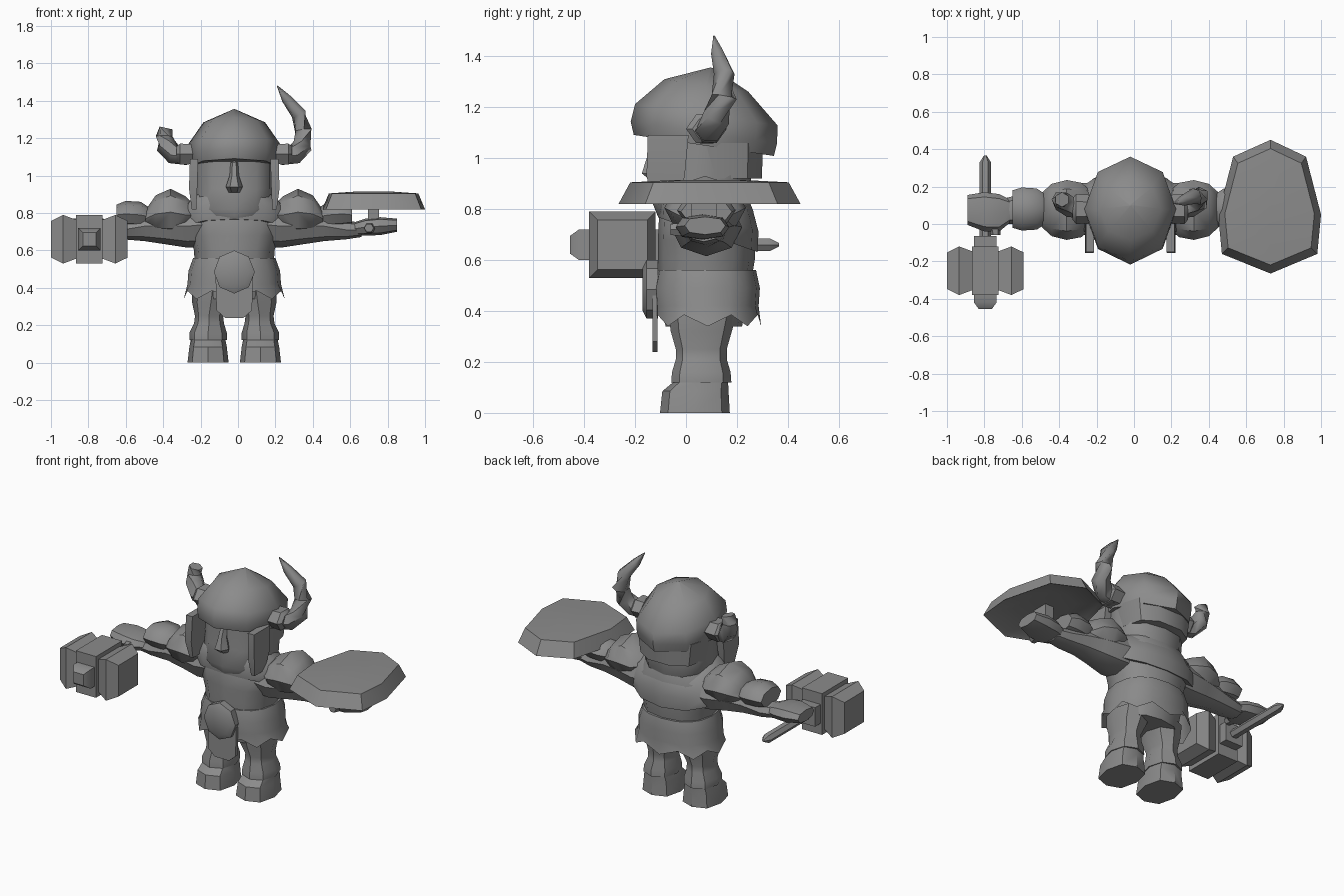
import bpy
import bmesh
from math import cos, sin, pi, radians
from mathutils import Vector

cube = bpy.data.objects.get("Cube")
if cube:
    bpy.data.objects.remove(cube)

MID = -0.02  # the figure stands slightly off the centre line

grey = bpy.data.materials.new("clay_grey")
grey.use_nodes = True
tone = (0.26, 0.26, 0.26, 1)
grey.diffuse_color = tone
grey.node_tree.nodes["Principled BSDF"].inputs["Base Color"].default_value = tone


def skin(name, rings, caps=(True, True), angle=40):
    """Join rings of points into one skin."""
    bm = bmesh.new()
    rows = [[bm.verts.new(p) for p in ring] for ring in rings]
    n = len(rows[0])
    for a, b in zip(rows, rows[1:]):
        for i in range(n):
            j = (i + 1) % n
            bm.faces.new((a[i], a[j], b[j], b[i]))
    for row, cap in zip((rows[0], rows[-1]), caps):
        if cap:
            bm.faces.new(row)
    bmesh.ops.recalc_face_normals(bm, faces=bm.faces)
    mesh = bpy.data.meshes.new(name)
    bm.to_mesh(mesh)
    bm.free()
    mesh.materials.append(grey)
    ob = bpy.data.objects.new(name, mesh)
    bpy.context.collection.objects.link(ob)
    bpy.ops.object.select_all(action='DESELECT')
    ob.select_set(True)
    bpy.context.view_layer.objects.active = ob
    bpy.ops.object.shade_smooth_by_angle(angle=radians(angle))
    return ob


def oval(n, a, b, power=1.0, square=False):
    """Offsets of an n-sided oval; square ones have flats on the axes."""
    pts = []
    for i in range(n):
        t = 2 * pi * (i + (0.5 if square else 0)) / n
        k = 1 / cos(pi / n) if square else 1
        c, s = cos(t), sin(t)
        c = abs(c) ** power * (1 if c > 0 else -1)
        s = abs(s) ** power * (1 if s > 0 else -1)
        pts.append((a * c * k, b * s * k))
    return pts


def loft(name, rows, axis='z', n=8, side=1, power=1.0, square=False, tilt=0, **kw):
    """Rows are x, y, z and the two half widths, x measured from the middle."""
    rings = []
    for x, y, z, a, b in rows:
        ring = []
        for u, v in oval(n, a, b, power, square):
            d = {'x': (0, u, v), 'y': (u, 0, v), 'z': (u, v, -tilt * v)}[axis]
            ring.append((MID + side * (x + d[0]), y + d[1], z + d[2]))
        rings.append(ring)
    return skin(name, rings, **kw)


def horn(name, path, side):
    """Tapering tube along a path of points and radii."""
    pts = [Vector(p[:3]) for p in path]
    rings = []
    for i, p in enumerate(pts):
        d = pts[min(i + 1, len(pts) - 1)] - pts[max(i - 1, 0)]
        q = d.to_track_quat('Z', 'Y')
        ring = [p + q @ Vector((u, v, 0)) for u, v in oval(6, path[i][3], path[i][3])]
        rings.append([(MID + side * v.x, v.y, v.z) for v in ring])
    skin(name, rings, angle=60)


# Torso, mantle and skirt
loft("torso", [(0, .07, .34, .19, .15), (0, .07, .48, .21, .18), (0, .08, .6, .215, .19),
               (0, .08, .68, .24, .19), (0, .08, .79, .26, .185), (0, .08, .88, .18, .15),
               (0, .08, .95, .13, .12)], n=12, power=.85)
loft("mantle", [(0, .085, .7, .29, .195), (0, .085, .78, .31, .2), (0, .085, .85, .25, .18),
                (0, .085, .91, .15, .14)], n=12, power=.9, tilt=.35)
skirt = loft("skirt", [(0, .08, .56, .22, .195), (0, .08, .49, .245, .21),
                       (0, .08, .42, .25, .205), (0, .085, .35, .27, .21)],
             n=16, power=.85, caps=(True, False))
for i, v in enumerate(skirt.data.vertices[-16:]):
    v.co.z += .035 if i % 2 else -.01
loft("buckle", [(0, -.11, .485, .105, .115), (0, -.155, .485, .11, .115),
                (0, -.17, .485, .08, .085)], axis='y')
skin("loincloth", [[(MID + x, y, z) for x, z in
                    ((-.1, .46), (-.095, .28), (-.05, .24), (.05, .24), (.095, .28), (.1, .46))]
                   for y in (-.132, -.112)])

# Head
loft("head", [(0, .06, .77, .15, .17), (0, .06, .82, .205, .19), (0, .07, .93, .21, .185),
              (0, .07, 1.1, .21, .18)], n=12, power=.8)
loft("hood", [(0, .12, .92, .2, .185), (0, .12, 1.06, .22, .19)], n=10, power=.8)
loft("nose", [(0, -.11, .91, .03, .03), (0, -.13, .94, .045, .05),
              (0, -.12, 1.0, .025, .04), (0, -.11, 1.07, .02, .02)], n=6)
loft("helmet", [(0, .07, 1.05, .235, .275), (0, .07, 1.1, .245, .287),
                (0, .08, 1.17, .245, .28), (0, .08, 1.285, .165, .165),
                (0, .1, 1.355, .005, .005)], tilt=.15, angle=50)

for side, label in ((1, "left"), (-1, "right")):
    # Horns: the left one is whole, the right one is snapped off
    loft(label + "_horn_socket", [(.2, .08, 1.115, .075, .06), (.29, .08, 1.115, .08, .065),
                                  (.31, .08, 1.115, .055, .045)], axis='x', side=side, n=6)
    root = [(.25, .08, 1.1, .05), (.32, .09, 1.11, .055), (.365, .12, 1.16, .055)]
    if side > 0:
        root += [(.37, .15, 1.24, .05), (.345, .15, 1.33, .042),
                 (.28, .125, 1.41, .028), (.23, .11, 1.48, .003)]
    else:
        root += [(.375, .13, 1.21, .045), (.365, .13, 1.255, .04)]
    horn(label + "_horn", root, side)

    # Cheek guard
    loft(label + "_cheek_guard", [(.215, -.08, .82, .012, .05), (.22, -.08, .93, .022, .075),
                                  (.215, -.07, 1.09, .022, .08)],
         n=4, square=True, side=side)

    # Arm, hand, bracer and shoulder plate
    loft(label + "_arm", [(.15, .08, .74, .14, .12), (.25, .08, .73, .14, .115),
                          (.38, .08, .735, .11, .1), (.48, .08, .73, .09, .08),
                          (.6, .075, .71, .08, .05), (.68, .07, .71, .065, .038)],
         axis='x', side=side)
    loft(label + "_hand", [(.64, .07, .715, .06, .035), (.7, .06, .725, .1, .045),
                           (.78, .065, .73, .105, .048), (.87, .075, .735, .08, .035)],
         axis='x', side=side, power=.8)
    loft(label + "_thumb", [(.72, -.06, .72, .025, .025), (.73, .03, .72, .04, .035)],
         axis='y', side=side, n=6)
    loft(label + "_bracer", [(.455, .08, .78, .08, .05), (.5, .08, .79, .11, .07),
                             (.58, .08, .795, .115, .07), (.63, .08, .79, .1, .055)],
         axis='x', side=side)
    loft(label + "_shoulder_plate", [(.2, .075, .79, .09, .04), (.26, .075, .79, .145, .1),
                                     (.34, .075, .805, .16, .125), (.42, .075, .795, .14, .1),
                                     (.475, .075, .77, .09, .045)],
         axis='x', side=side)

    # Leg and boot
    loft(label + "_leg", [(.14, .06, .12, .1, .118), (.14, .06, .16, .1, .115),
                          (.135, .06, .21, .08, .1), (.135, .06, .25, .075, .1),
                          (.125, .06, .32, .1, .12), (.115, .065, .4, .11, .135)],
         side=side, power=.9)
    loft(label + "_boot", [(.14, .035, 0, .11, .137), (.14, .037, .085, .1, .13),
                           (.14, .06, .125, .092, .105)], side=side, power=.75)

# Shield lying flat over the left hand, hollow beneath
outline = [(.53, .36), (.73, .45), (.92, .36), (1, .05), (.98, -.16), (.73, -.265),
           (.47, -.16), (.45, .05)]
cx, cy = .725, .09
skin("shield", [[(cx + (x - cx) * k, cy + (y - cy) * k, z) for x, y in outline]
                for k, z in ((.5, .855), (.92, .835), (1, .82), (.87, .905), (.4, .914))])
loft("shield_grip", [(.745, .07, .75, .03, .05), (.745, .07, .87, .03, .05)],
     n=4, square=True)

# Hammer held forward in the right hand
hx, hy, hz = -.775, -.25, .66
for s, label in ((1, "inner"), (-1, "outer")):
    loft("hammer_" + label + "_face",
         [(hx + s * d, hy, hz, r, r) for d, r in ((.06, .1), (.14, .13), (.205, .098))],
         axis='x', n=4, square=True)
loft("hammer_core", [(hx - .07, hy, hz, .13, .13), (hx + .07, hy, hz, .13, .13)],
     axis='x', n=4, square=True)
loft("hammer_cap", [(hx, -.37, hz, .06, .06), (hx, -.42, hz, .06, .06),
                    (hx, -.455, hz, .035, .035)], axis='y', n=4, square=True)
loft("hammer_collar", [(hx, -.13, hz, .06, .06), (hx, -.065, hz, .06, .06)],
     axis='y', n=4, square=True)
loft("hammer_handle", [(hx, -.1, hz, .03, .028), (hx, .33, hz, .03, .028),
                       (hx, .365, hz, .008, .008)], axis='y', n=6)
